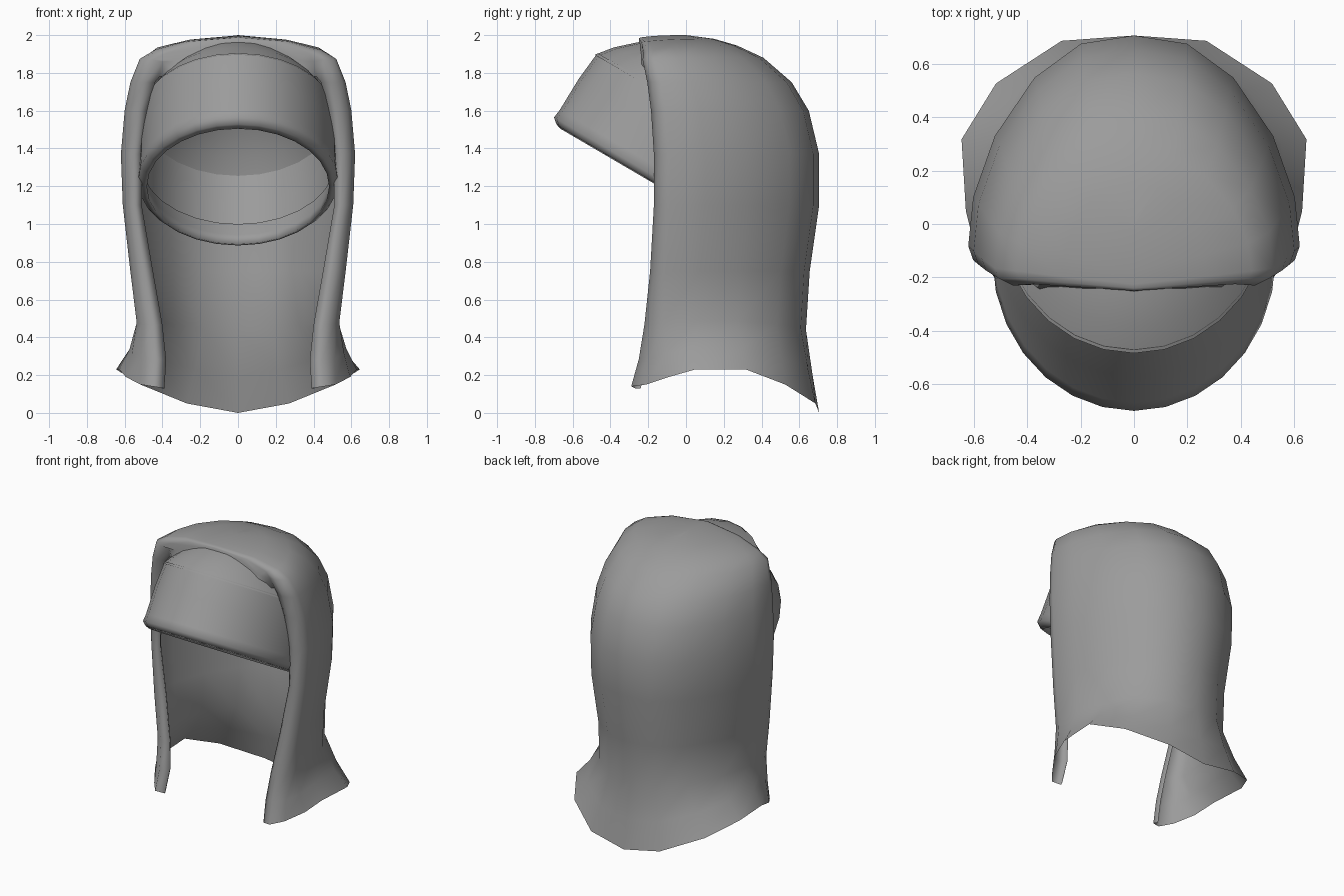
import bpy, bmesh
from math import sin, cos, pi
from mathutils import Vector

if "Cube" in bpy.data.objects:
    bpy.data.objects.remove(bpy.data.objects["Cube"])

grey = bpy.data.materials.new("dark_grey")
grey.diffuse_color = (0.33, 0.33, 0.33, 1)
grey.use_nodes = True
grey.node_tree.nodes["Principled BSDF"].inputs["Base Color"].default_value = grey.diffuse_color


def make_object(name, verts, faces):
    mesh = bpy.data.meshes.new(name)
    mesh.from_pydata(verts, [], faces)
    bm = bmesh.new()
    bm.from_mesh(mesh)
    bmesh.ops.remove_doubles(bm, verts=bm.verts, dist=0.0005)
    bmesh.ops.recalc_face_normals(bm, faces=bm.faces)
    bm.to_mesh(mesh)
    bm.free()
    mesh.shade_smooth()
    mesh.materials.append(grey)
    obj = bpy.data.objects.new(name, mesh)
    bpy.context.collection.objects.link(obj)
    return obj


def grid_faces(rows, cols, closed=False):
    return [(r * cols + c, r * cols + (c + 1) % cols,
             (r + 1) * cols + (c + 1) % cols, (r + 1) * cols + c)
            for r in range(rows - 1) for c in range(cols if closed else cols - 1)]


# Hood: horizontal U-shaped sections, open at the front
# height, half width, back y, front y, lip x, flare blend, front drop
rows = [
    (0.20, 0.645, 0.705, -0.29, 0.39, 1.0, 0),
    (0.32, 0.590, 0.67, -0.25, 0.38, 0.6, 0),
    (0.48, 0.545, 0.635, -0.22, 0.40, 0.2, 0),
    (0.75, 0.570, 0.655, -0.19, 0.45, 0, 0),
    (1.10, 0.610, 0.705, -0.17, 0.51, 0, 0),
    (1.37, 0.620, 0.705, -0.17, 0.505, 0, 0),
    (1.60, 0.600, 0.65, -0.185, 0.475, 0, 0),
    (1.75, 0.570, 0.56, -0.205, 0.44, 0, 0),
    (1.88, 0.520, 0.41, -0.23, 0.40, 0, 0.02),
    (1.945, 0.44, 0.27, -0.225, 0.33, 0, 0.08),
    (1.98, 0.27, 0.15, -0.235, 0.18, 0, 0.04),
    (2.00, 0.000, 0.00, -0.25, 0.00, 0, 0.035),
]
# side-to-back section shapes: (share of width, share of depth)
straight = [(0.97, 0.04), (1, 0.10), (0.97, 0.31), (0.84, 0.57), (0.60, 0.82), (0.32, 0.965), (0, 1)]
flared = [(0.80, 0.08), (0.92, 0.20), (0.975, 0.34), (1, 0.61), (0.80, 0.82), (0.42, 0.98), (0, 1)]
hem = [-0.07, -0.07, -0.06, -0.05, -0.01, 0.03, 0.03, -0.05, -0.15, -0.20]

verts = []
for i, (z, w, back, front, lip, k, drop) in enumerate(rows):
    depth = back - front
    side = [(w * (a[0] * (1 - k) + b[0] * k), front + depth * (a[1] * (1 - k) + b[1] * k))
            for a, b in zip(straight, flared)]
    # the front edge is tucked inward; at the crown it sinks into the forehead
    crown = i > 8
    tuck = (max(0, lip - 0.02), front - 0.05) if crown else (lip + 0.015, front + 0.05)
    tip = (lip, front) if crown else (lip, front + 0.02)
    fold = ((lip + side[0][0]) / 2, front)
    half = []
    for c, ((x, y), h) in enumerate(zip([tuck, tip, fold] + side, hem)):
        s = min(1, max(0, (y - front) / depth))
        lower = drop * (1, 1, 0.5)[c] if c < 3 else drop * 0.4 * (1 - s) ** 3
        if c == 0 and i > 7:
            lower += 0.08
        half.append((x, y, z + h * k - lower))
    verts += half + [(-x, y, zz) for x, y, zz in reversed(half[:-1])]
make_object("hood", verts, grid_faces(len(rows), len(verts) // len(rows)))


# Tilted elliptical rings, for the cap band and the forehead above it
def tilted_rings(name, profile, n=28):
    center = Vector((0, -0.13, 1.22))
    along = Vector((0, 0.863, -0.505))
    up = Vector((0, 0.505, 0.863))
    verts = []
    for r, h in profile:
        for j in range(n):
            t = 2 * pi * j / n
            p = center + along * (0.665 * r * sin(t)) + up * h
            p.x = 0.53 * r * cos(t)
            verts.append(p)
    make_object(name, verts, grid_faces(len(profile), n, True))


tilted_rings("cap_band", [(0.965, 0.12), (0.93, 0.04), (0.91, -0.025), (0.955, -0.015), (1.0, 0.01),
                          (0.99, 0.06), (0.985, 0.25), (0.96, 0.42)])
tilted_rings("forehead", [(0.972, 0.405), (0.87, 0.49), (0.73, 0.575), (0.43, 0.725), (0.2, 0.765), (0, 0.775)])
